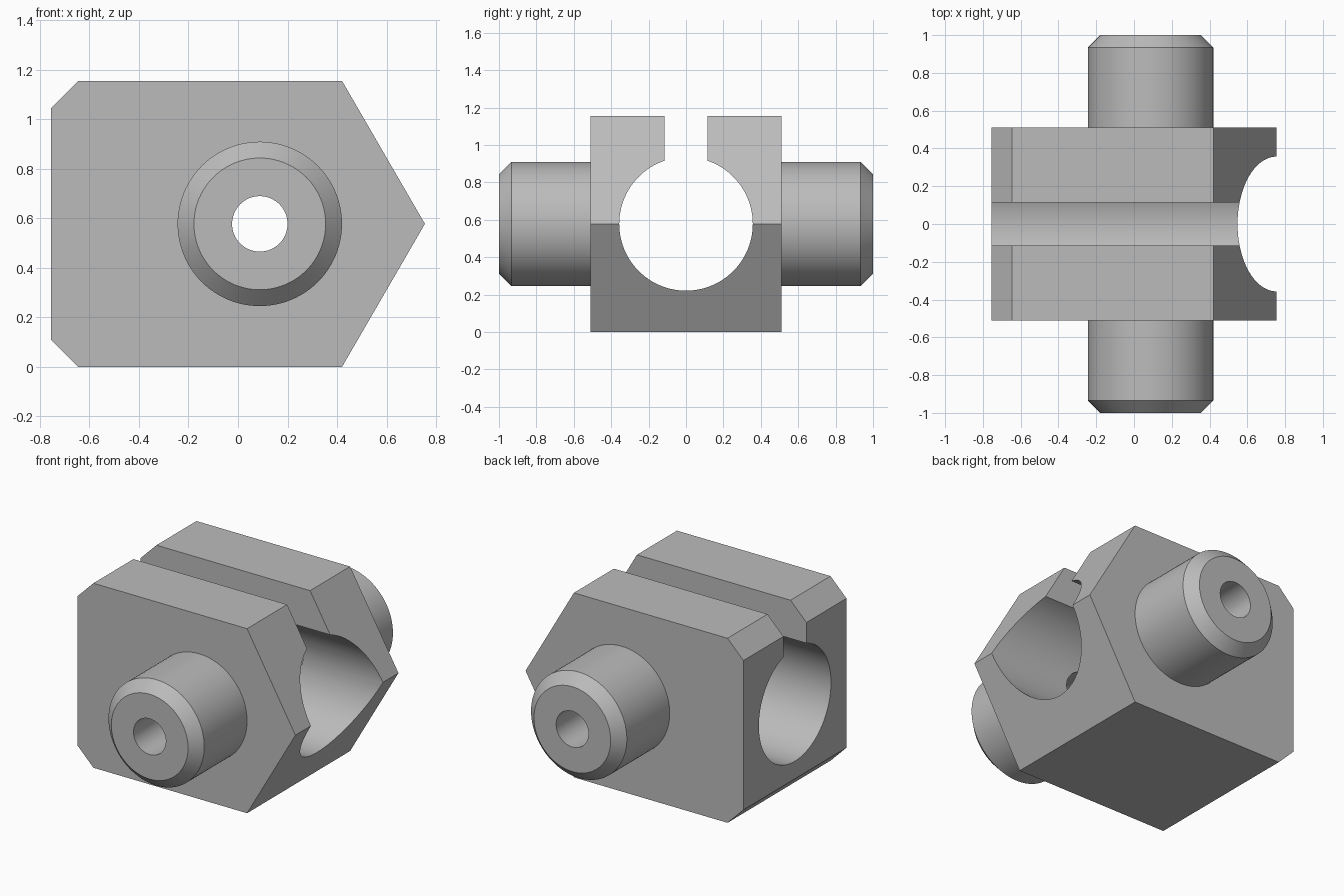
import bpy, bmesh, math
from mathutils import Matrix, Vector

cube = bpy.data.objects.get("Cube")
if cube:
    bpy.data.objects.remove(cube, do_unlink=True)

MID_Z = 0.578      # height of both bore axes
PIN_X = 0.088      # position of the trunnion axis
HALF_Y = 0.51      # half width of the block

grey = bpy.data.materials.new("plain grey")
grey.use_nodes = True
colour = (0.5, 0.5, 0.5, 1)
grey.diffuse_color = colour
grey.node_tree.nodes["Principled BSDF"].inputs["Base Color"].default_value = colour


def make_object(name, bm):
    bmesh.ops.recalc_face_normals(bm, faces=bm.faces)
    mesh = bpy.data.meshes.new(name)
    bm.to_mesh(mesh)
    bm.free()
    mesh.materials.append(grey)
    obj = bpy.data.objects.new(name, mesh)
    bpy.context.collection.objects.link(obj)
    return obj


def prism(name, outline, half):
    """Extrude an x-z outline symmetrically along y."""
    bm = bmesh.new()
    face = bm.faces.new([bm.verts.new((x, -half, z)) for x, z in outline])
    new = bmesh.ops.extrude_face_region(bm, geom=[face])["geom"]
    bmesh.ops.translate(bm, vec=(0, 2 * half, 0),
                        verts=[v for v in new if isinstance(v, bmesh.types.BMVert)])
    return make_object(name, bm)


def cylinder(name, radius, start, end, axis, centre, chamfer=0.0, sides=96):
    """Cylinder along an axis, with an optional chamfer at its far end."""
    bm = bmesh.new()
    turn = Vector(axis).to_track_quat('Z', 'Y').to_matrix().to_4x4()
    bmesh.ops.create_cone(bm, cap_ends=True, segments=sides, radius1=radius,
                          radius2=radius, depth=end - start,
                          matrix=Matrix.Translation((0, 0, (start + end) / 2)))
    if chamfer:
        rim = [e for e in bm.edges if all(v.co.z > end - 1e-4 for v in e.verts)]
        bmesh.ops.bevel(bm, geom=rim, offset=chamfer, segments=1, affect='EDGES')
    bm.transform(Matrix.Translation(centre) @ turn)
    return make_object(name, bm)


def combine(target, tool, operation):
    mod = target.modifiers.new(tool.name, 'BOOLEAN')
    mod.object, mod.operation, mod.solver = tool, operation, 'EXACT'
    with bpy.context.temp_override(object=target, active_object=target):
        bpy.ops.object.modifier_apply(modifier=mod.name)
    bpy.data.objects.remove(tool, do_unlink=True)


# Block with a pointed nose and chamfered rear corners
half_outline = [(0.755, 0), (0.42, 0.578), (-0.645, 0.578), (-0.755, 0.468)]
outline = [(x, MID_Z + z) for x, z in half_outline]
outline += [(x, MID_Z - z) for x, z in reversed(half_outline[1:])]
block = prism("clamp_block", outline, HALF_Y)

# Chamfered trunnion pins on both sides
for side, name in ((-1, "front_pin"), (1, "back_pin")):
    pin = cylinder(name, 0.332, 0.46, 1.0, (0, side, 0), (PIN_X, 0, MID_Z), 0.066)
    combine(block, pin, 'UNION')

# Clamping bore, slot above it, and the cross hole through the pins
combine(block, cylinder("bore_cutter", 0.357, -1, 1, (1, 0, 0), (0, 0, MID_Z)), 'DIFFERENCE')
slot = [(-1, MID_Z), (1, MID_Z), (1, 1.4), (-1, 1.4)]
combine(block, prism("slot_cutter", slot, 0.114), 'DIFFERENCE')
combine(block, cylinder("cross_hole_cutter", 0.112, -1.2, 1.2, (0, 1, 0),
                        (PIN_X, 0, MID_Z), sides=64), 'DIFFERENCE')

# Smooth round surfaces, crisp edges
bpy.ops.object.select_all(action='DESELECT')
block.select_set(True)
bpy.context.view_layer.objects.active = block
bpy.ops.object.shade_smooth_by_angle(angle=math.radians(25))
